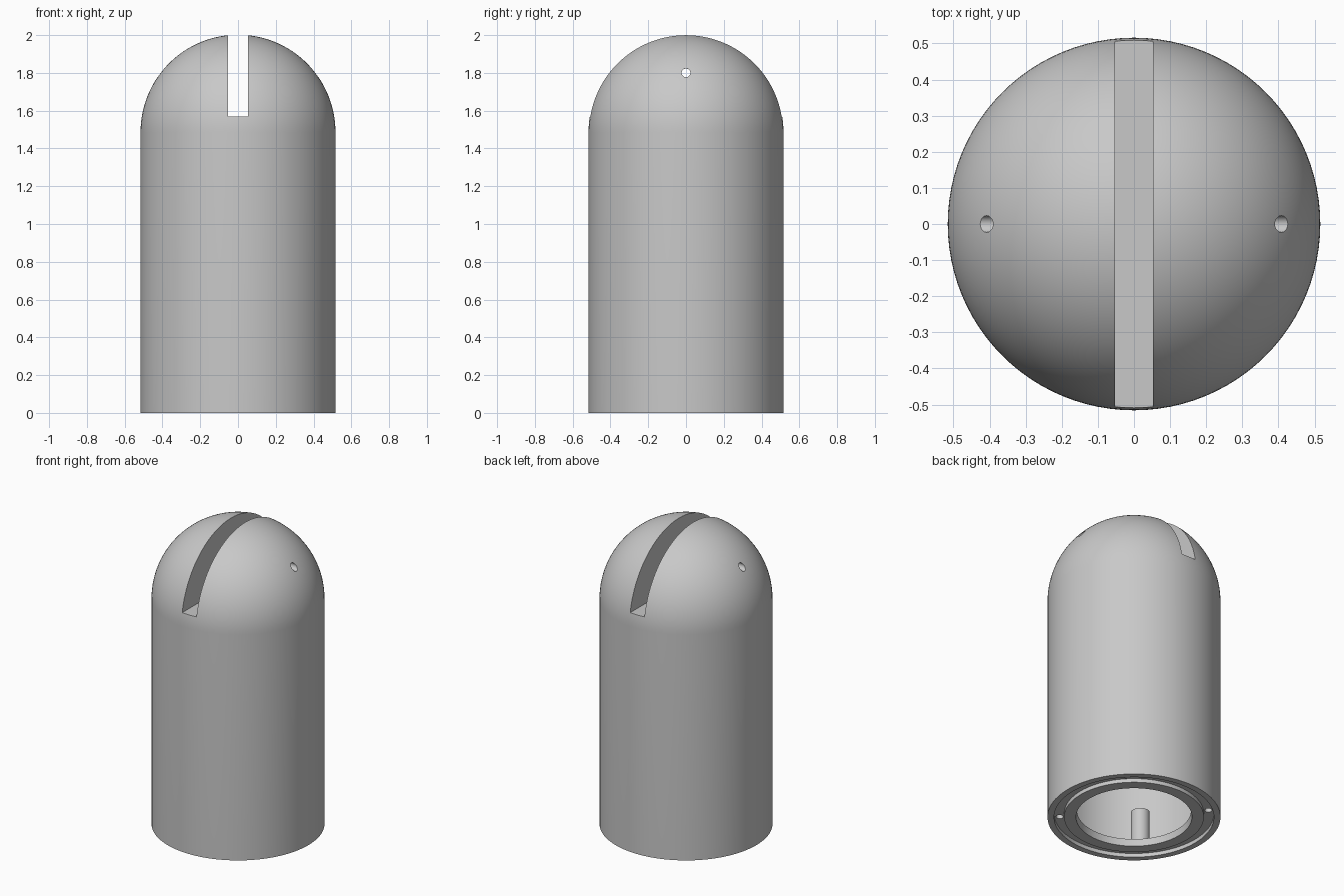
import bpy, bmesh, math
from mathutils import Vector, Matrix

cube = bpy.data.objects.get("Cube")
if cube:
    bpy.data.objects.remove(cube, do_unlink=True)

RADIUS = 0.516           # outer radius of the body
BORE = 0.477             # inner radius of the body
DOME_Z = 2 - RADIUS + 0.002
SEGMENTS = 96

grey = bpy.data.materials.new("plain grey")
grey.use_nodes = True
grey.diffuse_color = (0.58, 0.58, 0.58, 1)
grey.node_tree.nodes["Principled BSDF"].inputs["Base Color"].default_value = (0.58, 0.58, 0.58, 1)


def add_object(name, bm):
    bmesh.ops.recalc_face_normals(bm, faces=bm.faces)
    mesh = bpy.data.meshes.new(name)
    bm.to_mesh(mesh)
    bm.free()
    mesh.materials.append(grey)
    obj = bpy.data.objects.new(name, mesh)
    bpy.context.collection.objects.link(obj)
    return obj


def lathe(name, profile, closed=False):
    """Spin (radius, height) points around the z axis."""
    bm = bmesh.new()
    verts = [bm.verts.new((r, 0, z)) for r, z in profile]
    pairs = list(zip(verts, verts[1:]))
    if closed:
        pairs.append((verts[-1], verts[0]))
    edges = [bm.edges.new(p) for p in pairs]
    bmesh.ops.spin(bm, geom=verts + edges, cent=(0, 0, 0), axis=(0, 0, 1),
                   angle=math.tau, steps=SEGMENTS, use_duplicate=False)
    bmesh.ops.remove_doubles(bm, verts=bm.verts, dist=1e-5)
    return add_object(name, bm)


def rod(name, radius, start, end, sides=32):
    """Capped cylinder between two points."""
    start, end = Vector(start), Vector(end)
    axis = end - start
    turn = axis.to_track_quat('Z', 'Y').to_matrix().to_4x4()
    bm = bmesh.new()
    bmesh.ops.create_cone(bm, cap_ends=True, segments=sides, radius1=radius, radius2=radius,
                          depth=axis.length, matrix=Matrix.Translation((start + end) / 2) @ turn)
    return add_object(name, bm)


def cut(obj, cutters):
    """Subtract the cutters, then remove them."""
    for cutter in cutters:
        cutter.hide_render = True
        mod = obj.modifiers.new("cut", 'BOOLEAN')
        mod.operation = 'DIFFERENCE'
        mod.solver = 'EXACT'
        mod.object = cutter
    graph = bpy.context.evaluated_depsgraph_get()
    mesh = bpy.data.meshes.new_from_object(obj.evaluated_get(graph))
    obj.modifiers.clear()
    obj.data = mesh
    for cutter in cutters:
        bpy.data.objects.remove(cutter, do_unlink=True)


# Domed body, hollow from below
STEPS = 32
dome = [(RADIUS * math.cos(a), DOME_Z + RADIUS * math.sin(a))
        for a in (i * math.pi / 2 / STEPS for i in range(STEPS + 1))]
dome[-1] = (0, DOME_Z + RADIUS)
body = lathe("domed_body", [(0, 1.45), (BORE, 1.45), (BORE, 0), (RADIUS, 0)] + dome)

# Slot across the top and cross pin hole through the dome
bm = bmesh.new()
bmesh.ops.create_cube(bm, size=1, matrix=Matrix.Translation((0, 0, 1.87))
                      @ Matrix.Diagonal((0.104, 1.4, 0.6, 1)))
slot = add_object("slot_cutter", bm)
pin_hole = rod("pin_hole_cutter", 0.023, (-0.8, 0, 1.8), (0.8, 0, 1.8))
cut(body, [slot, pin_hole])

# Base ring with a raised inner lip and a recessed outer flange
base = lathe("base_ring", [(0.346, 0), (0.417, 0), (0.417, 0.025), (BORE + 0.005, 0.025),
                           (BORE + 0.005, 0.045), (0.34, 0.045)], closed=True)

# Four standing posts with screw holes from below
parts = [body, base]
base_cutters = []
for i in range(4):
    angle = math.pi / 4 + i * math.pi / 2
    x, y = 0.432 * math.cos(angle), 0.432 * math.sin(angle)
    post = rod("screw_post_%d" % (i + 1), 0.056, (x, y, 0.035), (x, y, 0.28))
    x, y = x * 1.03, y * 1.03
    cut(post, [rod("post_hole_cutter", 0.022, (x, y, -0.1), (x, y, 0.2), 24)])
    base_cutters.append(rod("base_hole_cutter", 0.022, (x, y, -0.1), (x, y, 0.2), 24))
    parts.append(post)
cut(base, base_cutters)

# Smooth shading with sharp edges kept
bpy.ops.object.select_all(action='DESELECT')
for obj in parts:
    obj.select_set(True)
bpy.context.view_layer.objects.active = body
bpy.ops.object.shade_smooth_by_angle(angle=math.radians(30))
